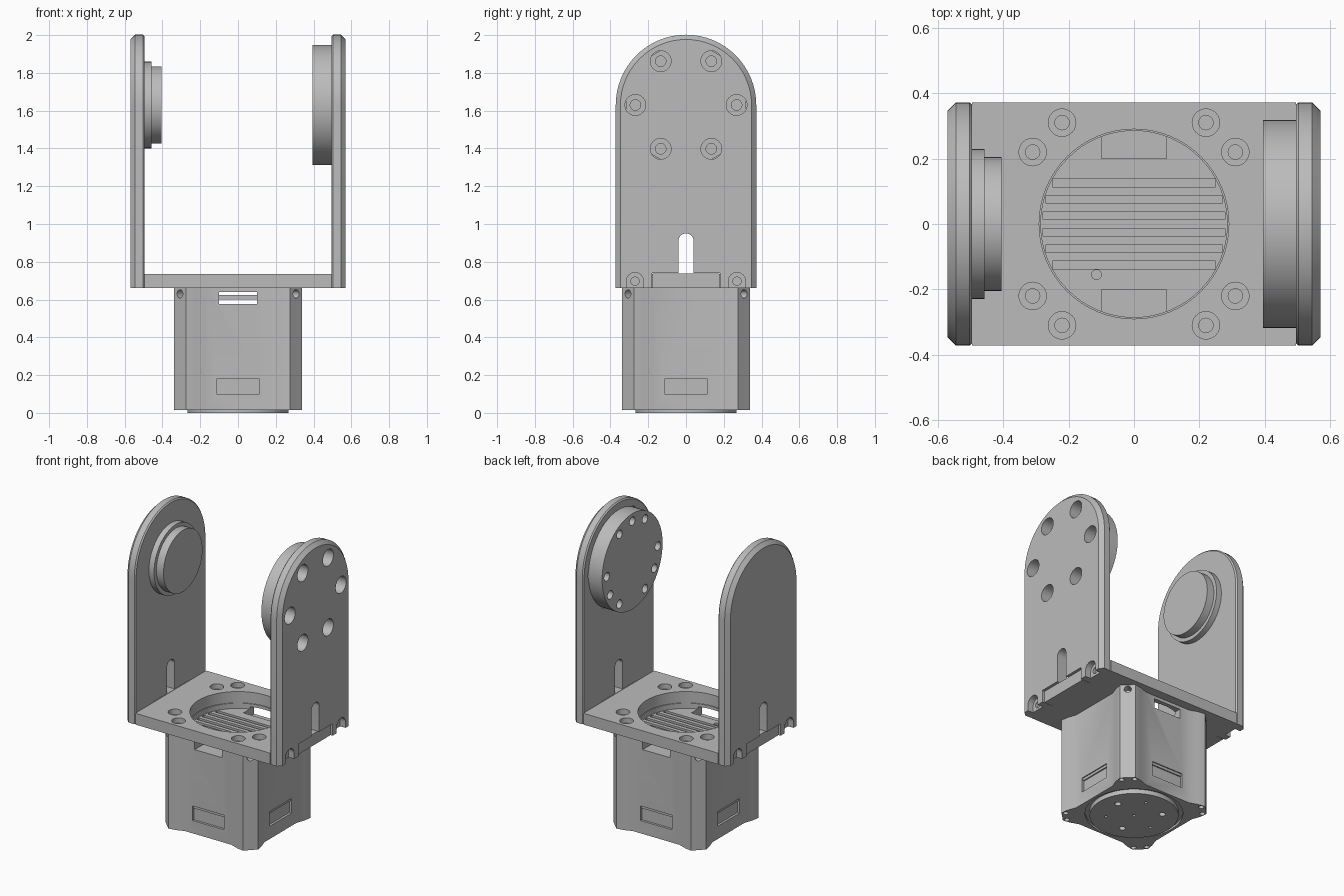
import bpy, bmesh, math
from mathutils import Vector

cube = bpy.data.objects.get("Cube")
if cube:
    bpy.data.objects.remove(cube, do_unlink=True)

grey = bpy.data.materials.new("grey_metal")
grey.use_nodes = True
COLOUR = (0.5, 0.5, 0.5, 1)
grey.diffuse_color = COLOUR
grey.node_tree.nodes["Principled BSDF"].inputs["Base Color"].default_value = COLOUR


def loft(name, rings):
    """Solid through a list of matching point rings, closed with caps."""
    bm = bmesh.new()
    loops = [[bm.verts.new(p) for p in ring] for ring in rings]
    n = len(loops[0])
    for a, b in zip(loops, loops[1:]):
        for i in range(n):
            j = (i + 1) % n
            bm.faces.new((a[i], a[j], b[j], b[i]))
    bm.faces.new(loops[0])
    bm.faces.new(loops[-1])
    bmesh.ops.recalc_face_normals(bm, faces=bm.faces[:])
    mesh = bpy.data.meshes.new(name)
    bm.to_mesh(mesh)
    bm.free()
    mesh.materials.append(grey)
    obj = bpy.data.objects.new(name, mesh)
    bpy.context.collection.objects.link(obj)
    return obj


def box(name, lo, hi):
    (x0, y0, z0), (x1, y1, z1) = lo, hi
    return loft(name, [[(x0, y0, z), (x1, y0, z), (x1, y1, z), (x0, y1, z)] for z in (z0, z1)])


def rod(name, start, end, r, r_end=None, n=48):
    """Cylinder or cone between two points."""
    start, end = Vector(start), Vector(end)
    turn = (end - start).to_track_quat('Z', 'Y')
    rings = []
    for c, rad in ((start, r), (end, r_end or r)):
        rings.append([c + turn @ Vector((rad * math.cos(t), rad * math.sin(t), 0))
                      for t in (2 * math.pi * i / n for i in range(n))])
    return loft(name, rings)


def arch(x, r, mid, foot, y=0.0, n=32):
    """Round-topped outline in the YZ plane."""
    pts = [(x, y + r * math.cos(math.pi * i / n), mid + r * math.sin(math.pi * i / n))
           for i in range(n + 1)]
    return pts + [(x, y - r, foot), (x, y + r, foot)]


def cut(obj, cutters):
    bpy.context.view_layer.objects.active = obj
    for c in cutters:
        c.hide_render = True
        m = obj.modifiers.new("cut", 'BOOLEAN')
        m.operation, m.solver, m.object = 'DIFFERENCE', 'EXACT', c
        bpy.ops.object.modifier_apply(modifier=m.name)
        bpy.data.objects.remove(c, do_unlink=True)


def polar(r, deg):
    return r * math.cos(math.radians(deg)), r * math.sin(math.radians(deg))


AXIS_Z = 1.63
SIGNS = (-1, 1)

# Base plate with end tabs, large opening and countersunk screw holes
base = box("base_plate", (-0.495, -0.372, 0.66), (0.495, 0.372, 0.735))
holes = [rod("c", (0, 0, 0.6), (0, 0, 0.8), 0.29, n=64)]
for sx in SIGNS:
    box("base_tab", (sx * 0.495, -0.178, 0.66), (sx * 0.555, 0.178, 0.737))
    for sy in SIGNS:
        for x, y in ((0.22, 0.31), (0.31, 0.22)):
            x, y = x * sx, y * sy
            holes += [rod("c", (x, y, 0.70), (x, y, 0.8), 0.042, n=24),
                      rod("c", (x, y, 0.67), (x, y, 0.72), 0.022, n=24)]
cut(base, holes)

# Side plates: chamfered arches with cable slot, tab opening and screw notches
plates = {}
for s, name in ((-1, "right_side_plate"), (1, "left_side_plate")):
    plate = loft(name, [arch(s * 0.495, 0.364, AXIS_Z, 0.66), arch(s * 0.503, 0.372, AXIS_Z, 0.66),
                        arch(s * 0.545, 0.372, AXIS_Z, 0.66), arch(s * 0.57, 0.347, AXIS_Z, 0.66)])
    cutters = [loft("c", [arch(s * x, 0.04, 0.91, 0.6) for x in (0.45, 0.65)]),
               box("c", (s * 0.45, -0.18, 0.6), (s * 0.65, 0.18, 0.74))]
    for y in (-0.27, 0.27):
        cutters += [loft("c", [arch(s * x, 0.046, 0.697, 0.6, y) for x in (0.53, 0.65)]),
                    rod("c", (s * 0.51, y, 0.697), (s * 0.6, y, 0.697), 0.022, n=24)]
    cut(plate, cutters)
    plates[s] = plate

# Drive flange on one plate, with bolt circle and three extra pin holes
flange = rod("drive_flange", (0.395, 0, AXIS_Z), (0.497, 0, AXIS_Z), 0.318, n=64)
bolts = [60 * i for i in range(6)]
cutters = []
for a in bolts + [90, 210, 330]:
    y, z = polar(0.268, a)
    cutters.append(rod("c", (0.36, y, AXIS_Z + z), (0.6 if a in bolts else 0.45, y, AXIS_Z + z), 0.028, n=24))
cut(flange, cutters)
cut(plates[1], [rod("c", (0.45, y, AXIS_Z + z), (0.65, y, AXIS_Z + z), 0.055, n=32)
                for y, z in (polar(0.268, a) for a in bolts)])

# Plain stepped bearing boss on the other plate
rod("bearing_boss", (-0.497, 0, AXIS_Z), (-0.457, 0, AXIS_Z), 0.23)
rod("bearing_cap", (-0.46, 0, AXIS_Z), (-0.405, 0, AXIS_Z), 0.205)

# Motor housing: four corner lobes with shallow hollows between
side = [(-0.275, -0.34), (-0.225, -0.332), (-0.17, -0.312),
        (0.17, -0.312), (0.225, -0.332), (0.275, -0.34)]
outline = []
for k in range(4):
    c, s = round(math.cos(k * math.pi / 2)), round(math.sin(k * math.pi / 2))
    outline += [(c * x - s * y, s * x + c * y) for x, y in side]
housing = loft("motor_housing", [[(x, y, z) for x, y in outline] for z in (0.015, 0.66)])
cutters = [rod("c", (0, 0, 0.625), (0, 0, 0.7), 0.285, n=64),
           box("c", (-0.1, -0.4, 0.577), (0.1, 0.4, 0.6)),
           rod("c", (-0.115, -0.155, 0.605), (-0.115, -0.155, 0.7), 0.015, n=16),
           rod("c", (0, 0, 0), (0, 0, 0.03), 0.295, n=64)]
for s in SIGNS:
    # Cable windows, low pockets with a deeper lip line
    cutters.append(box("c", (-0.1, s * 0.2, 0.576), (0.1, s * 0.42, 0.64)))
    cutters.append(box("c", (-0.115, s * 0.297, 0.1), (0.115, s * 0.4, 0.18)))
    cutters.append(box("c", (s * 0.297, -0.115, 0.1), (s * 0.4, 0.115, 0.18)))
    cutters.append(box("c", (-0.115, s * 0.305, 0.18), (0.115, s * 0.4, 0.197)))
    cutters.append(box("c", (s * 0.305, -0.115, 0.18), (s * 0.4, 0.115, 0.197)))
    for t in SIGNS:
        # Corner screws, on the chamfers and underneath
        cutters.append(rod("c", (s * 0.27, t * 0.27, 0.63), (s * 0.36, t * 0.36, 0.63), 0.022, n=20))
        for x, y in ((0.318, 0.262), (0.262, 0.318)):
            cutters.append(rod("c", (s * x, t * y, 0), (s * x, t * y, 0.05), 0.016, n=16))
# Ventilation grooves on the recessed top
for i in range(6):
    y = 0.125 - 0.05 * i
    half = math.sqrt(0.283 ** 2 - y * y) - 0.004
    cutters.append(box("c", (-half, y - 0.012, 0.612), (half, y + 0.012, 0.65)))
cut(housing, cutters)

# Output disc underneath with alternating large and small holes
disc = rod("output_disc", (0, 0, 0), (0, 0, 0.04), 0.268, n=64)
cutters = [rod("c", (0, 0, -0.02), (0, 0, 0.025), 0.01, n=16)]
for i in range(6):
    x, y = polar(0.17, 15 + 60 * i)
    cutters.append(rod("c", (x, y, -0.02), (x, y, 0.025), 0.01 if i % 2 else 0.02, n=16))
cut(disc, cutters)

# Smooth the round walls and keep hard edges crisp
bpy.ops.object.select_all(action='DESELECT')
for obj in bpy.context.scene.objects:
    if obj.type == 'MESH':
        obj.select_set(True)
        bpy.context.view_layer.objects.active = obj
bpy.ops.object.shade_smooth_by_angle(angle=math.radians(25))
